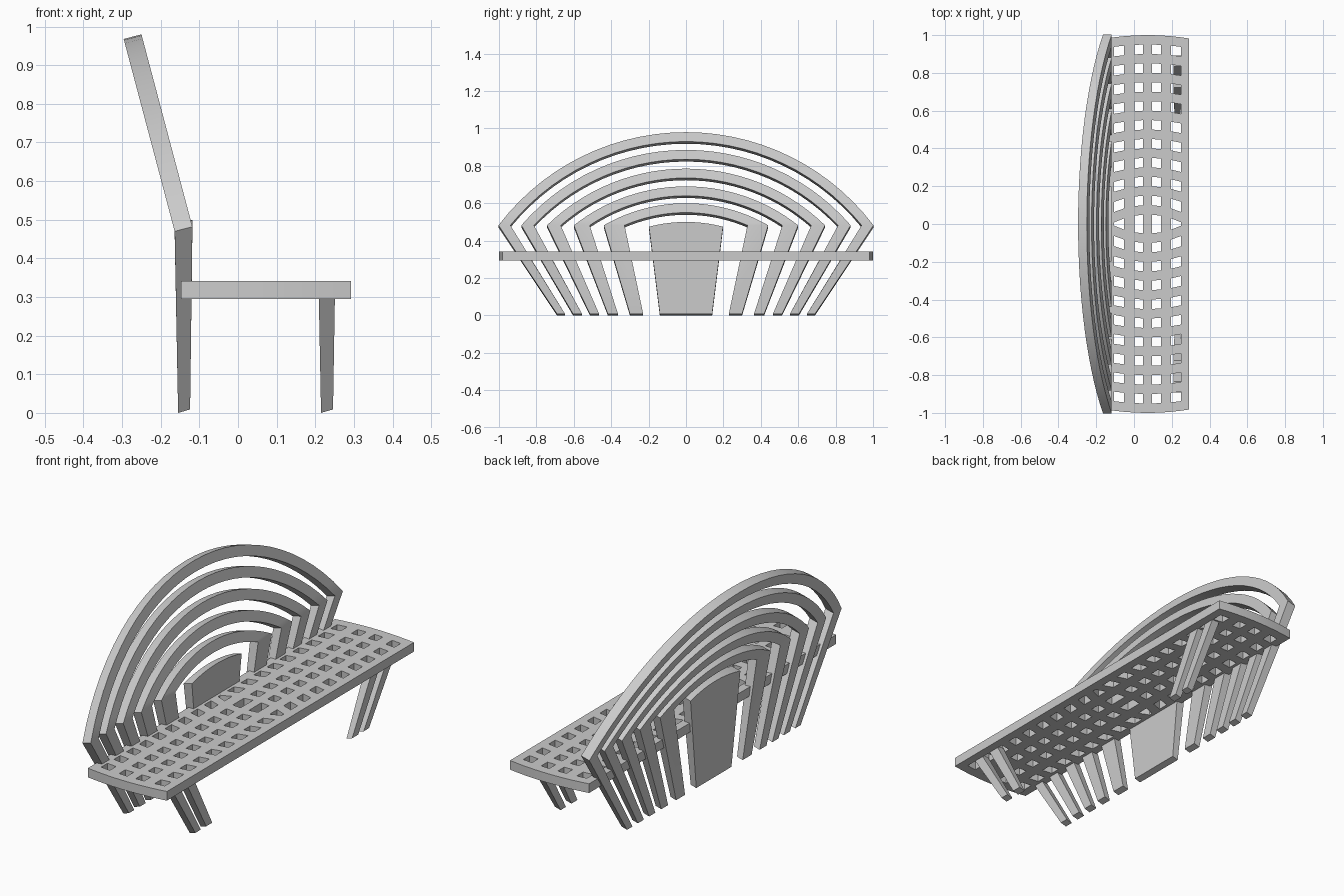
import bpy, bmesh
from math import sqrt, asin, sin, cos

if "Cube" in bpy.data.objects:
    bpy.data.objects.remove(bpy.data.objects["Cube"])

ZC = -0.278               # common centre height of all back arcs
KNEE = 0.482              # height where legs turn into arches
XF = -0.118               # front face of the back legs at the knee
BACK = (-0.046, -0.012)   # x, z step from front face to back face


def finish(bm, name):
    bmesh.ops.recalc_face_normals(bm, faces=bm.faces[:])
    me = bpy.data.meshes.new(name)
    bm.to_mesh(me)
    bm.free()
    ob = bpy.data.objects.new(name, me)
    bpy.context.collection.objects.link(ob)
    bpy.ops.object.select_all(action='DESELECT')
    bpy.context.view_layer.objects.active = ob
    ob.select_set(True)
    bpy.ops.object.shade_smooth_by_angle(angle=0.4)
    return ob


def sweep(name, sections):
    """Skin a bar through a list of four-cornered sections."""
    bm = bmesh.new()
    rings = [[bm.verts.new(p) for p in s] for s in sections]
    for a, b in zip(rings, rings[1:]):
        for i in range(4):
            j = (i + 1) % 4
            bm.faces.new((a[i], a[j], b[j], b[i]))
    bm.faces.new(rings[0])
    bm.faces.new(rings[-1][::-1])
    return finish(bm, name)


def foot(y_out, y_in, x=-0.124):
    """Tapered bottom end of a leg."""
    return [(x, y_out, 0.009), (x, y_in, 0.009),
            (x - 0.031, y_in, 0.0), (x - 0.031, y_out, 0.0)]


def slant(y, z):
    """Front and back points on the reclined back."""
    x = XF - (z - KNEE) * 0.265
    return (x, y, z), (x + BACK[0], y, z + BACK[1])


# Back arches with their legs: outer radius, foot inner y, foot outer y
ARCHES = [(1.258, 0.647, 0.690), (1.163, 0.556, 0.604), (1.063, 0.465, 0.514),
          (0.968, 0.364, 0.418), (0.878, 0.229, 0.300)]
N = 28
knees = []
for k, (ro, fi, fo) in enumerate(ARCHES):
    ri = ro - 0.05
    h = KNEE - ZC
    yo, yi = sqrt(ro * ro - h * h), sqrt(ri * ri - h * h)
    knees.append((yo, yi))
    ao, ai = asin(yo / ro), asin(yi / ri)
    secs = [foot(-fo, -fi)]
    for n in range(N + 1):
        t = 2 * n / N - 1
        of, ob_ = slant(ro * sin(ao * t), ZC + ro * cos(ao * t))
        nf, nb = slant(ri * sin(ai * t), ZC + ri * cos(ai * t))
        secs.append([of, nf, nb, ob_])
    secs.append(foot(fo, fi))
    sweep(f"back_arch_{k + 1}", secs)

# Centre panel: upright tapered board with an arched top
bm = bmesh.new()
outline = [(-0.14, None), (0.14, None)]
outline += [(y, ZC + sqrt(0.778 ** 2 - y * y))
            for y in (0.198 - 0.0396 * i for i in range(11))]
front = [bm.verts.new((XF, y, z) if z else (-0.124, y, 0.009)) for y, z in outline]
back = [bm.verts.new((XF + BACK[0], y, z + BACK[1]) if z else (-0.155, y, 0.0))
        for y, z in outline]
bm.faces.new(front)
bm.faces.new(back[::-1])
for i in range(len(front)):
    j = (i + 1) % len(front)
    bm.faces.new((front[i], back[i], back[j], front[j]))
finish(bm, "centre_panel")

# Front legs: line up with the two outermost arches
for k in (0, 1):
    _, fi, fo = ARCHES[k]
    yo, yi = knees[k]
    t = 0.31 / KNEE
    to, ti = fo + (yo - fo) * t, fi + (yi - fi) * t
    for s, side in ((1, "right"), (-1, "left")):
        top = [(0.251, s * to, 0.31), (0.251, s * ti, 0.31),
               (0.209, s * ti, 0.31), (0.209, s * to, 0.31)]
        sweep(f"front_leg_{side}_{k + 1}", [foot(s * fo, s * fi, 0.246), top])

# Seat: slab with a grid of holes, cross strips bowed outward from the middle
xs = [0.0235, 0.07, 0.125, 0.177, 0.22]
xs = [-x for x in reversed(xs)] + xs


def row_y(i, x):
    if i == 0:
        return 0.0
    r = abs(i) * 0.05 + 0.35
    y = max(sqrt(r * r - x * x) - 0.35, 0.003)
    return y if i > 0 else -y


bm = bmesh.new()
grid = {(a, i): bm.verts.new((0.072 + x, row_y(i, x), 0.295))
        for a, x in enumerate(xs) for i in range(-20, 21)}
for a in range(len(xs) - 1):
    for i in range(-20, 20):
        band = i if i >= 0 else -i - 1
        if a % 2 == 1 and band % 2 == 0:
            continue
        bm.faces.new([grid[a, i], grid[a + 1, i], grid[a + 1, i + 1], grid[a, i + 1]])
bmesh.ops.delete(bm, geom=[v for v in bm.verts if not v.link_faces], context='VERTS')
ext = bmesh.ops.extrude_face_region(bm, geom=bm.faces[:], use_keep_orig=True)
bmesh.ops.translate(bm, vec=(0, 0, 0.046),
                    verts=[g for g in ext["geom"] if isinstance(g, bmesh.types.BMVert)])
finish(bm, "seat")
